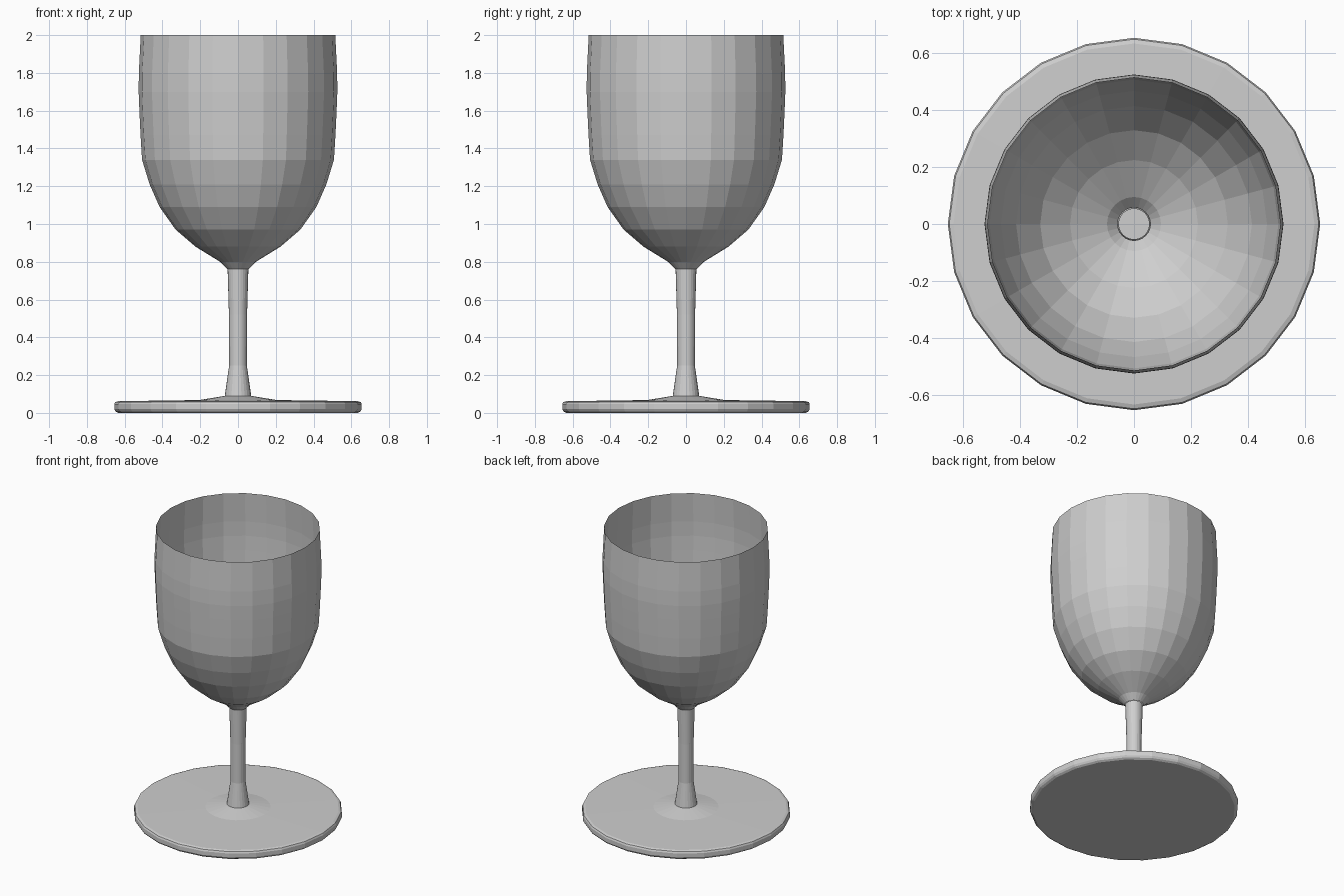
import bpy, bmesh, math

if "Cube" in bpy.data.objects:
    bpy.data.objects.remove(bpy.data.objects["Cube"])

SIDES = 24

grey = bpy.data.materials.new("light_grey")
grey.diffuse_color = (0.62, 0.62, 0.62, 1)
grey.use_nodes = True
grey.node_tree.nodes["Principled BSDF"].inputs["Base Color"].default_value = grey.diffuse_color


def lathe(name, profile, cap_start=False, cap_end=False, inward=False):
    """Turn a (radius, height) profile around z into a flat-shaded object."""
    bm = bmesh.new()
    rings = []
    for r, z in profile:
        rings.append([bm.verts.new((r * math.cos(2 * math.pi * i / SIDES),
                                    r * math.sin(2 * math.pi * i / SIDES), z))
                      for i in range(SIDES)])
    for a, b in zip(rings, rings[1:]):
        for i in range(SIDES):
            j = (i + 1) % SIDES
            bm.faces.new((a[i], a[j], b[j], b[i]))
    if cap_start:
        bm.faces.new(rings[0][::-1])
    if cap_end:
        bm.faces.new(rings[-1])
    mesh = bpy.data.meshes.new(name)
    bm.to_mesh(mesh)
    bm.free()
    mesh.materials.append(grey)
    obj = bpy.data.objects.new(name, mesh)
    bpy.context.collection.objects.link(obj)
    return obj


# Foot: thin disc with bevelled edge and a low cone under the stem
lathe("foot", [(0.635, 0.0), (0.648, 0.008), (0.655, 0.02), (0.655, 0.046),
               (0.65, 0.057), (0.635, 0.062), (0.205, 0.068), (0.07, 0.09)],
      cap_start=True, cap_end=True)

# Stem: flares at the foot, widens slightly under the bowl
lathe("stem", [(0.07, 0.09), (0.047, 0.25), (0.048, 0.52), (0.055, 0.762)],
      cap_end=True)

# Bowl: thin open shell
lathe("bowl", [(0.058, 0.762), (0.095, 0.80), (0.225, 0.88), (0.33, 0.97),
               (0.415, 1.09), (0.468, 1.21), (0.508, 1.34), (0.516, 1.47),
               (0.522, 1.60), (0.526, 1.70), (0.525, 1.80), (0.515, 2.0)])
